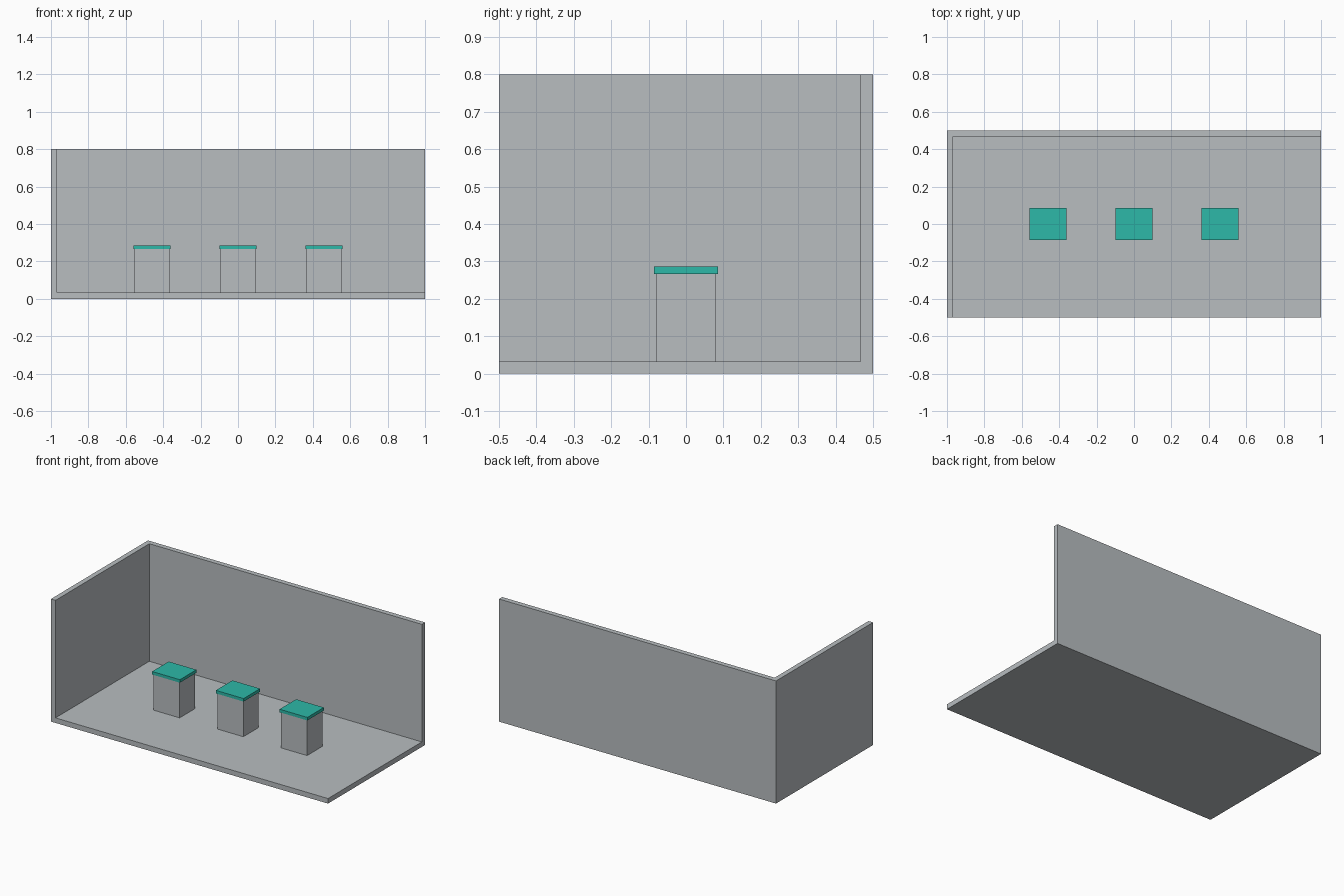
import bpy

if "Cube" in bpy.data.objects:
    bpy.data.objects.remove(bpy.data.objects["Cube"])

T = 0.033  # wall and floor thickness


def srgb(r, g, b):
    def lin(c):
        c /= 255
        return c / 12.92 if c <= 0.04045 else ((c + 0.055) / 1.055) ** 2.4
    return (lin(r), lin(g), lin(b), 1)


def material(name, color):
    mat = bpy.data.materials.new(name)
    mat.diffuse_color = color
    mat.use_nodes = True
    mat.node_tree.nodes["Principled BSDF"].inputs["Base Color"].default_value = mat.diffuse_color
    return mat


def box(name, lo, hi, mat):
    bpy.ops.mesh.primitive_cube_add(size=1)
    ob = bpy.context.object
    ob.name = name
    ob.scale = [b - a for a, b in zip(lo, hi)]
    ob.location = [(a + b) / 2 for a, b in zip(lo, hi)]
    bpy.ops.object.transform_apply(location=True, rotation=False, scale=True)
    ob.data.materials.append(mat)
    return ob


grey = material("light grey", srgb(184, 189, 192))
teal = material("teal", srgb(45, 184, 168))

# Open booth: floor, left wall and back wall as one solid with the inside cut away
room = box("floor_and_walls", (-1, -0.5, 0), (1, 0.5, 0.8), grey)
cutter = box("room_cutter", (-1 + T, -0.6, T), (1.1, 0.5 - T, 0.9), grey)
cutter.hide_render = True
cut = room.modifiers.new("hollow", 'BOOLEAN')
cut.operation = 'DIFFERENCE'
cut.solver = 'EXACT'
cut.object = cutter
bpy.context.view_layer.objects.active = room
bpy.ops.object.modifier_apply(modifier=cut.name)
bpy.data.objects.remove(cutter, do_unlink=True)

# Three display plinths with overhanging tops
for side, x in (("left", -0.46), ("middle", 0), ("right", 0.46)):
    box(f"{side}_plinth", (x - 0.094, -0.079, T), (x + 0.094, 0.079, 0.266), grey)
    box(f"{side}_plinth_top", (x - 0.1, -0.085, 0.266), (x + 0.1, 0.085, 0.286), teal)
